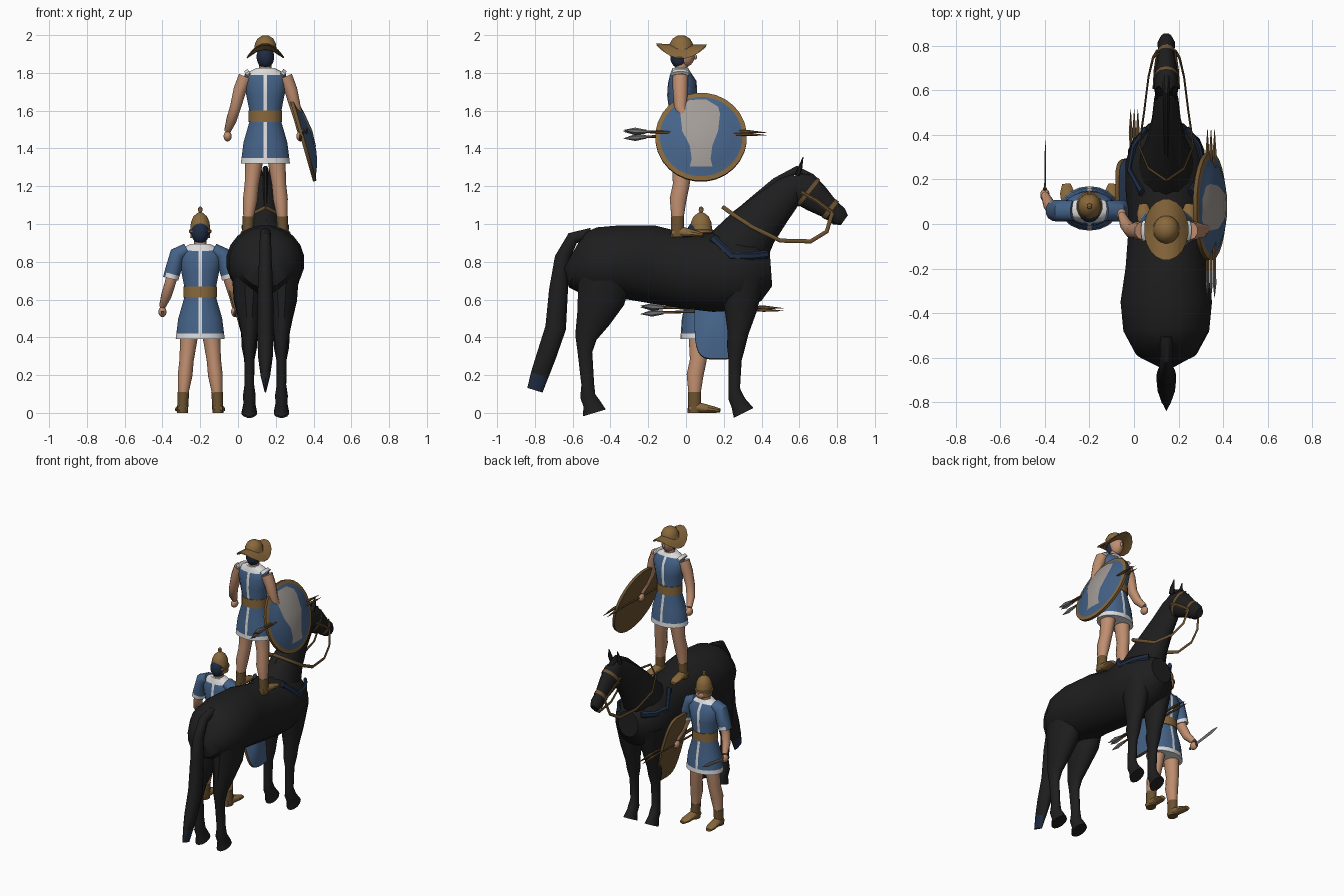
import bpy, bmesh, math
from mathutils import Vector, Matrix

cube = bpy.data.objects.get("Cube")
if cube:
    bpy.data.objects.remove(cube, do_unlink=True)

X, Y, Z = Vector((1, 0, 0)), Vector((0, 1, 0)), Vector((0, 0, 1))
HORSE = Vector((.145, 0, 0))
made = []


def material(name, *colour):
    mat = bpy.data.materials.new(name)
    mat.use_nodes = True
    mat.diffuse_color = (*colour, 1)
    shader = mat.node_tree.nodes["Principled BSDF"]
    shader.inputs["Base Color"].default_value = (*colour, 1)
    shader.inputs["Roughness"].default_value = .8
    return mat


black = material("horse black", .013, .013, .013)
blue = material("cloth blue", .06, .125, .25)
navy = material("dark blue", .014, .025, .055)
white = material("trim white", .72, .72, .72)
skin = material("skin", .52, .27, .16)
bronze = material("bronze", .25, .14, .045)
leather = material("leather", .15, .085, .03)
steel = material("steel", .16, .16, .17)
hide = material("pale emblem", .36, .33, .31)


def finish(name, bm, mats, rule=None, matrix=None):
    """Turn a bmesh into a named object, colouring faces by a rule."""
    bmesh.ops.recalc_face_normals(bm, faces=bm.faces)
    if rule:
        for face in bm.faces:
            face.material_index = rule(face.calc_center_median(), face.normal)
    if matrix:
        bm.transform(matrix)
    mesh = bpy.data.meshes.new(name)
    bm.to_mesh(mesh)
    bm.free()
    for mat in mats:
        mesh.materials.append(mat)
    obj = bpy.data.objects.new(name, mesh)
    bpy.context.collection.objects.link(obj)
    made.append(obj)
    return obj


def tube(name, rings, mats, at=(0, 0, 0), sides=14, caps=True, power=2,
         cuts=(), rule=None, matrix=None, bend=None):
    """Loft ellipses along a path; each ring is x, y, z, radius, radius."""
    bm = bmesh.new()
    centres = [Vector(r[:3]) for r in rings]
    loops = []
    for i, ring in enumerate(rings):
        tangent = centres[min(i + 1, len(rings) - 1)] - centres[max(i - 1, 0)]
        tangent.normalize()
        side = Y if abs(tangent.x) > .9 else X
        u = (side - tangent * side.dot(tangent)).normalized()
        v = tangent.cross(u)
        loop = []
        for k in range(sides):
            angle = math.tau * (k + .5) / sides
            c, s = math.cos(angle), math.sin(angle)
            a = math.copysign(abs(c) ** (2 / power), c) * ring[3]
            b = math.copysign(abs(s) ** (2 / power), s) * ring[4]
            loop.append(bm.verts.new(centres[i] + u * a + v * b))
        loops.append(loop)
    for low, high in zip(loops, loops[1:]):
        for k in range(sides):
            j = (k + 1) % sides
            bm.faces.new((low[k], low[j], high[j], high[k]))
    if caps:
        bm.faces.new(loops[0])
        bm.faces.new(loops[-1])
    for point, normal in cuts:
        geom = bm.verts[:] + bm.edges[:] + bm.faces[:]
        bmesh.ops.bisect_plane(bm, geom=geom, plane_co=point, plane_no=normal)
    if bend:
        for vert in bm.verts:
            vert.co.z += bend(vert.co)
    full = Matrix.Translation(Vector(at)) @ (matrix or Matrix())
    return finish(name, bm, mats, rule, full)


def ball(name, centre, radii, mat, at):
    bm = bmesh.new()
    bmesh.ops.create_uvsphere(bm, u_segments=14, v_segments=9, radius=1)
    place = Matrix.Translation(Vector(centre) + Vector(at))
    return finish(name, bm, [mat], matrix=place @ Matrix.Diagonal((*radii, 1)))


def spine(rows):
    """Rings on the middle plane from y, z, half width, half depth."""
    return [(0, *row) for row in rows]


# Horse: trunk, neck, head and tail
tube("horse_body", spine([
    (-.61, .83, .06, .08), (-.575, .81, .14, .155), (-.48, .79, .195, .195),
    (-.35, .8, .208, .195), (-.2, .79, .185, .208), (0, .75, .17, .2),
    (.15, .745, .185, .213), (.28, .74, .185, .2), (.38, .755, .15, .165),
    (.45, .76, .08, .09)]), [black], HORSE, sides=20)
tube("horse_neck", spine([
    (.2, .78, .14, .17), (.28, .87, .125, .165), (.36, .985, .09, .135),
    (.46, 1.09, .066, .108), (.55, 1.18, .056, .085),
    (.6, 1.22, .045, .06)]), [black], HORSE)
tube("horse_head", spine([
    (.56, 1.23, .045, .05), (.62, 1.19, .056, .092), (.69, 1.135, .05, .078),
    (.76, 1.08, .036, .056), (.81, 1.04, .04, .052),
    (.838, 1.02, .026, .032)]), [black], HORSE)
tube("horse_mane", spine([
    (.22, 1.0, .012, .03), (.36, 1.12, .014, .03), (.48, 1.22, .014, .03),
    (.59, 1.29, .016, .02), (.66, 1.25, .02, .02)]), [black], HORSE, sides=8)
tube("horse_tail", spine([
    (-.5, .95, .03, .03), (-.6, .925, .03, .034), (-.655, .82, .034, .04),
    (-.675, .65, .042, .05), (-.69, .45, .045, .055), (-.74, .3, .04, .052),
    (-.775, .2, .026, .048), (-.8, .12, .006, .042)]), [black, navy], HORSE,
    rule=lambda c, n: int(c.z < .22 and abs(n.x) > .6))

hind = [(.8, -.42, .1, .16), (.6, -.45, .085, .13), (.5, -.49, .06, .095),
        (.4, -.53, .04, .06), (.32, -.535, .028, .04), (.15, -.52, .026, .035),
        (.09, -.52, .035, .042), (.05, -.5, .032, .048), (0, -.485, .042, .065)]
fore = [(.72, .3, .09, .12), (.55, .29, .065, .09), (.42, .275, .045, .057),
        (.35, .265, .042, .05), (.28, .26, .028, .036), (.13, .255, .026, .032),
        (.08, .265, .034, .042), (.05, .28, .031, .045), (0, .305, .042, .06)]

# Horse: legs, ears, reins and straps on both sides
for s, side in ((-1, "left"), (1, "right")):
    for label, rows in (("hind", hind), ("front", fore)):
        tube(f"horse_{label}_leg_{side}",
             [(s * .085, y, z, rx, ry) for z, y, rx, ry in rows],
             [black], HORSE, sides=12)
    tube("ear_" + side, [(s * .032, .59, 1.26, .018, .014),
                         (s * .036, .605, 1.3, .016, .012),
                         (s * .034, .62, 1.355, .002, .002)],
         [black], HORSE, sides=8)
    tube("rein_" + side, [
        (s * x, y, z, .005, .011) for x, y, z in (
            (.042, .775, 1.06), (.06, .745, .96), (.08, .66, .908),
            (.1, .5, .912), (.122, .35, .985), (.08, .25, 1.05),
            (0, .195, 1.09))], [leather], HORSE, sides=6)
    tube("cheek_strap_" + side, [
        (s * x, y, z, .005, .01) for x, y, z in (
            (.04, .775, 1.06), (.052, .69, 1.125), (.057, .61, 1.17))],
         [leather], HORSE, sides=6)
    tube("breast_strap_" + side, [
        (s * x, y, z, .014, .022) for x, y, z in (
            (.11, .14, .925), (.163, .24, .83), (.145, .35, .83),
            (.09, .43, .84))], [navy], HORSE, sides=6)
tube("noseband", spine([(.755, 1.085, .041, .061), (.773, 1.071, .041, .059)]),
     [leather], HORSE, caps=False)
tube("browband", spine([(.64, 1.175, .059, .092), (.655, 1.163, .058, .09)]),
     [leather], HORSE, caps=False)


def shield(name, at, half_width, half_height, power, emblem):
    """Domed shield leaning outwards at the foot."""
    lean = (Matrix.Translation((.215, .1, .535))
            @ Matrix.Rotation(math.radians(-16), 4, "Y"))
    profile = [(-.025, .3), (-.02, .9), (-.03, 1), (-.012, 1), (-.008, .9),
               (.012, .7), (.028, .4), (.034, .08)]
    if not emblem:
        profile = [p for p in profile if p[1] != .9]
    tube(name, [(d, 0, 0, half_width * r, half_height * r) for d, r in profile],
         [leather, bronze, blue], at, 28, power=power, matrix=lean,
         rule=lambda c, n: 0 if n.x < .1 else
         1 if emblem and math.hypot(c.y, c.z) > half_width * .9 else 2)
    if not emblem:
        return
    # Pale animal hide painted on the dome
    bm = bmesh.new()
    rows = []
    for z, left, right in ((.2, -.06, .03), (.16, -.11, .09), (.12, -.11, .1),
                           (.02, -.1, .09), (-.06, -.06, .06),
                           (-.13, -.05, .05), (-.17, -.06, .06)):
        row = []
        for k in range(6):
            y = left + (right - left) * k / 5
            r = math.hypot(y, z) / half_width
            row.append(bm.verts.new((.041 - .054 * r ** 1.8, y, z)))
        rows.append(row)
    for a, b in zip(rows, rows[1:]):
        for k in range(5):
            bm.faces.new((a[k], a[k + 1], b[k + 1], b[k]))
    finish(name + "_emblem", bm, [hide], matrix=Matrix.Translation(at) @ lean)


def soldier(label, at, sleeves):
    """One figure facing the horse's head, built up from the soles."""
    def tunic_colour(c, n):
        hem, collar = c.z < .42, c.z > .865
        return int(hem or collar or abs(c.x) < .009)
    tube(label + "_tunic", [
        (0, y, z, rx, ry) for z, y, rx, ry in (
            (.39, 0, .132, .1), (.5, 0, .118, .092), (.61, 0, .086, .07),
            (.67, 0, .086, .07), (.75, 0, .102, .08), (.82, 0, .118, .076),
            (.865, -.01, .11, .056), (.895, -.01, .05, .042))],
         [blue, white], at, 18, rule=tunic_colour, cuts=[
             (Z * .42, Z), (X * .009, X), (X * -.009, X)])
    tube(label + "_belt", [(0, 0, .61, .09, .075), (0, 0, .67, .09, .075)],
         [bronze], at, 18)
    tube(label + "_neck", [(0, -.01, .86, .034, .034), (0, 0, .94, .034, .034)],
         [skin], at)
    ball(label + "_head", (0, .01, .965), (.044, .058, .066), skin, at)
    ball(label + "_hair", (0, -.014, .955), (.048, .05, .062), navy, at)
    ball(label + "_nose", (0, .067, .955), (.008, .012, .014), skin, at)
    for s, side in ((-1, "left"), (1, "right")):
        hand = Vector((s * (.2 if s < 0 else .185), .06, .535))
        arm = [(s * .105, -.01, .85, .04, .042), (s * .135, -.01, .78, .036, .04),
               (s * .158, -.01, .69, .03, .034), (s * .18, .015, .62, .028, .03),
               (*(hand + Z * .03), .018, .02)]
        tube(f"{label}_arm_{side}", arm, [skin], at, 10)
        ball(f"{label}_hand_{side}", hand, (.022, .03, .028), skin, at)
        if sleeves:
            tube(f"{label}_sleeve_{side}", [
                (s * .07, -.01, .865, .035, .045), (s * .12, -.01, .84, .044, .05),
                (s * .142, -.01, .76, .044, .05), (s * .15, -.01, .735, .043, .048),
                (s * .156, -.01, .71, .043, .048)], [blue, white], at, 12,
                rule=lambda c, n: int(c.z < .73))
        else:
            tube(f"{label}_armhole_{side}", [
                (s * .084, -.01, .875, .02, .045), (s * .102, -.01, .862, .02, .048)],
                [white], at, 12)
        tube(f"{label}_leg_{side}", [
            (s * x, y, z, rx, ry) for z, x, y, rx, ry in (
                (.45, .055, 0, .052, .06), (.28, .072, -.005, .039, .046),
                (.2, .08, -.022, .04, .046), (.1, .09, -.025, .028, .033),
                (.03, .093, -.025, .025, .03))], [skin], at, 12)
        tube(f"{label}_boot_{side}", [
            (s * .089, -.025, .11, .032, .037), (s * .092, -.025, .05, .03, .036),
            (s * .093, -.025, 0, .03, .038)], [leather], at, 12)
        tube(f"{label}_foot_{side}", [
            (s * .092, -.055, .022, .026, .022), (s * .094, .0, .028, .03, .028),
            (s * .1, .07, .018, .034, .018), (s * .104, .11, .012, .02, .011)],
            [bronze], at, 10)
    # Bundle of javelins behind the shield, points to the rear
    for k in range(3):
        x, z = .185 + .016 * k, .545 + .014 * (k % 2)
        tail, dz = Vector((x, -.31, z)), .022 * (k - 1)
        tube(f"{label}_javelin_{k}", [
            (x, -.2, z + dz * .6, .007, .007), (x, .3, z, .007, .007),
            (x, .34, z, .01, .01), (x, .445, z - .005, .001, .001)],
            [leather], at, 6)
        tube(f"{label}_javelin_head_{k}", [
            (*(tail + Z * dz), .001, .001), (x, -.25, z + dz * .8, .009, .018),
            (x, -.19, z + dz * .6, .008, .01)], [steel], at, 6)


# Standing foot soldier with knobbed helmet, sword and long shield
FOOT = Vector((-.2, .07, 0))
soldier("foot_soldier", FOOT, True)
tube("helmet", [(0, .01, z, r, r * 1.1) for z, r in (
    (.925, .054), (.95, .053), (.955, .06), (.968, .06), (.972, .054),
    (1.01, .05), (1.04, .037), (1.058, .016), (1.062, .007), (1.072, .012),
    (1.085, .011), (1.092, .003))], [bronze], FOOT, 16,
    rule=None)
ball("helmet_face", (0, .045, .94), (.036, .034, .032), skin, FOOT)
tube("sword_blade", [(-.2, .09, .54, .004, .011), (-.198, .25, .56, .004, .014),
                     (-.196, .305, .566, .001, .002)], [steel], FOOT, 6)
tube("sword_grip", [(-.2, .02, .53, .009, .009), (-.2, .08, .538, .009, .009),
                    (-.2, .09, .54, .01, .028)], [leather], FOOT, 8)
shield("long_shield", FOOT, .125, .255, 4, False)

# Rider standing on the horse, with brimmed hat and round shield
RIDER = Vector((.145, -.02, .93))
soldier("rider", RIDER, False)
tube("brimmed_hat", [(0, -.005, z, rx, ry) for z, rx, ry in (
    (.985, .05, .055), (.972, .098, .135), (.979, .1, .138),
    (.994, .06, .066), (1.025, .056, .062), (1.052, .042, .046),
    (1.068, .016, .018))], [bronze], RIDER, 20,
    bend=lambda p: 2.4 * p.y ** 2 - 2.8 * p.x ** 2 if p.z < .99 else 0)
shield("round_shield", RIDER, .243, .243, 2, True)

# Smooth shading with crisp edges
bpy.ops.object.select_all(action="DESELECT")
for obj in made:
    obj.select_set(True)
bpy.context.view_layer.objects.active = made[0]
bpy.ops.object.shade_smooth_by_angle(angle=math.radians(40))
